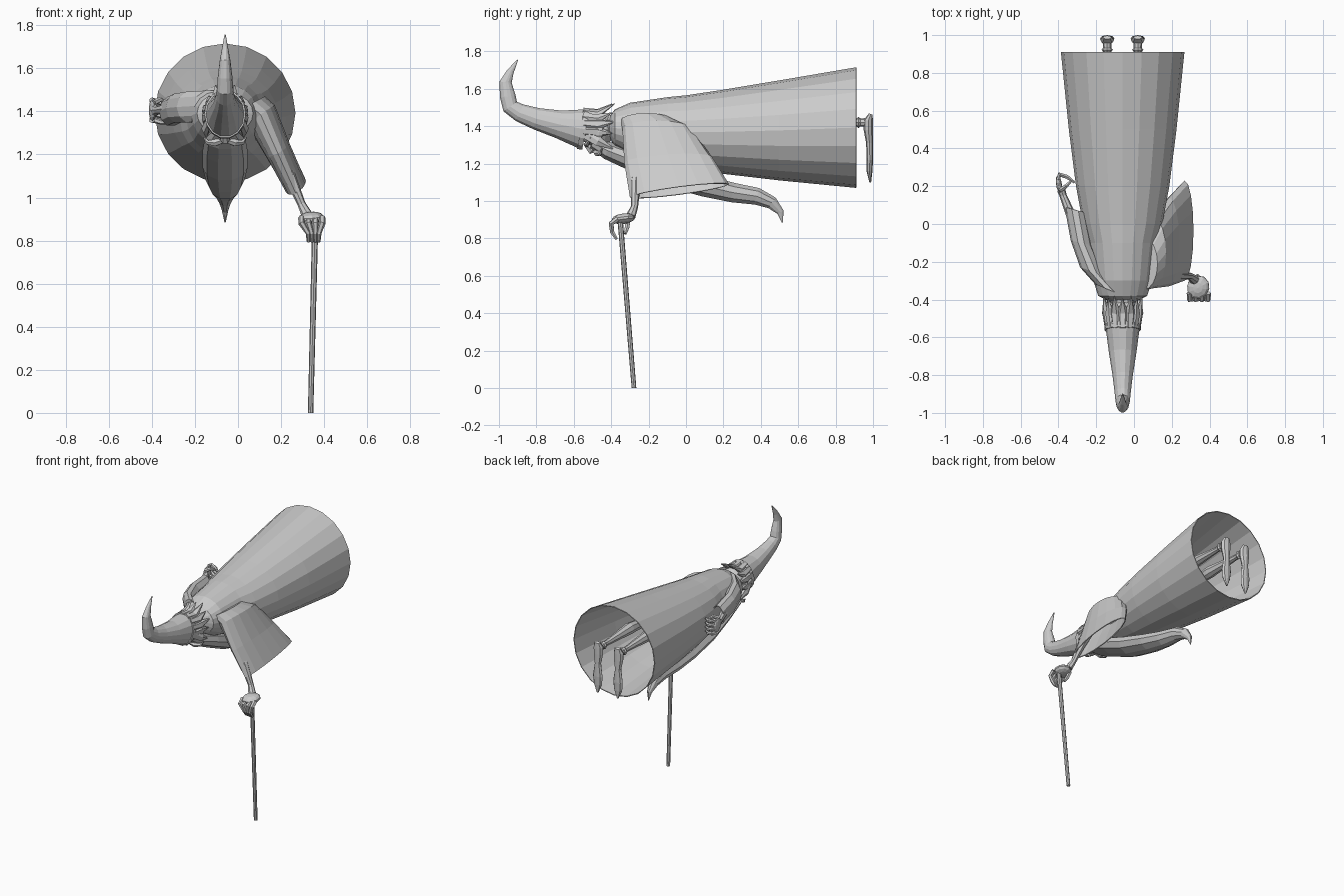
import bpy, bmesh, math
from mathutils import Vector as V

CX = -0.06  # centre line of the body


def loft(name, rings, n=12, caps=(True, True), wall=0, phase=0.0):
    """Skin elliptical rings given as (centre, u axis, v axis)."""
    bm = bmesh.new()
    rows = []
    for c, u, v in rings:
        c, u, v = V(c), V(u), V(v)
        rows.append([bm.verts.new(c + u * math.cos(a) + v * math.sin(a))
                     for a in (2 * math.pi * i / n + phase for i in range(n))])
    for a, b in zip(rows, rows[1:]):
        for i in range(n):
            j = (i + 1) % n
            bm.faces.new((a[i], a[j], b[j], b[i]))
    if caps[0]:
        bm.faces.new(rows[0][::-1])
    if caps[1]:
        bm.faces.new(rows[-1])
    bmesh.ops.recalc_face_normals(bm, faces=bm.faces)
    me = bpy.data.meshes.new(name)
    bm.to_mesh(me)
    bm.free()
    ob = bpy.data.objects.new(name, me)
    bpy.context.collection.objects.link(ob)
    if wall:
        m = ob.modifiers.new("wall", 'SOLIDIFY')
        m.thickness = wall
        m.offset = -1
    return ob


def tube(name, pts, n=8, side=(1, 0, 0), **kw):
    """Tube along (x, y, z, half width, half height) points."""
    p = [V(q[:3]) for q in pts]
    rings = []
    for i, q in enumerate(pts):
        t = (p[min(i + 1, len(p) - 1)] - p[max(i - 1, 0)]).normalized()
        s = V(side)
        s = (s - t * s.dot(t)).normalized()
        rings.append((p[i], s * q[3], t.cross(s) * q[-1]))
    return loft(name, rings, n, **kw)


def blob(name, c, r, rot=(0, 0, 0), seg=10, ring=7):
    bpy.ops.mesh.primitive_uv_sphere_add(segments=seg, ring_count=ring, location=c, rotation=rot)
    ob = bpy.context.object
    ob.name = name
    ob.scale = r
    return ob


# Robe: open bell, (y, top, bottom, half width)
prof = [(-0.41, 1.45, 1.34, .07), (-0.38, 1.49, 1.29, .13), (-0.30, 1.525, 1.24, .155),
        (-0.10, 1.555, 1.19, .18), (0.0, 1.565, 1.17, .21), (0.2, 1.595, 1.145, .247),
        (0.5, 1.645, 1.11, .285), (0.91, 1.715, 1.07, .327)]
loft("robe", [((CX, y, (t + b) / 2), (w, 0, 0), (0, 0, (t - b) / 2)) for y, t, b, w in prof],
     20, caps=(True, False), wall=.006)

# Bent pointed hat and its band
tube("hat", [(CX, -.55, 1.385, .09, .11), (CX, -.68, 1.41, .073, .077), (CX, -.8, 1.44, .054, .06),
             (CX, -.89, 1.472, .043, .05), (CX, -.94, 1.505, .038, .045), (CX, -.953, 1.56, .034, .043),
             (CX, -.965, 1.635, .025, .034), (CX, -.94, 1.69, .015, .02), (CX, -.9, 1.755, .003, .003)], 14)
tube("hat_band", [(CX, -.535, 1.383, .096, .114), (CX, -.562, 1.388, .096, .114)], 14)

# Head, looking down
blob("head", (CX, -.475, 1.385), (.09, .1, .095), seg=12, ring=8)
tube("neck", [(CX, -.47, 1.39, .06, .06), (CX, -.36, 1.40, .08, .07)], 10)
tube("nose", [(CX, -.54, 1.31, .014, .014), (CX, -.505, 1.268, .022, .022), (CX, -.48, 1.275, .015, .012)], 6)

# Long beard trailing under the chest
tube("beard", [(CX, -.50, 1.31, .055, .03), (CX, -.42, 1.27, .095, .05), (CX, -.28, 1.215, .105, .06),
               (CX, -.1, 1.14, .105, .065), (CX, .1, 1.08, .09, .06), (CX, .25, 1.045, .07, .055),
               (CX, .38, 1.025, .05, .048), (CX, .46, .99, .032, .036), (CX, .505, .94, .015, .02),
               (CX, .515, .885, .003, .003)], 10)

# Moustache, brows, ears and side locks, mirrored
for s, tag in ((-1, "right"), (1, "left")):
    tube("moustache_" + tag, [(CX, -.485, 1.27, .014), (CX + s * .045, -.475, 1.255, .018),
                              (CX + s * .08, -.46, 1.255, .012), (CX + s * .1, -.45, 1.28, .003)],
         6, side=(0, 1, 0))
    tube("brow_" + tag, [(CX + s * .015, -.53, 1.3, .012), (CX + s * .05, -.53, 1.305, .014),
                         (CX + s * .095, -.51, 1.34, .003)], 6, side=(0, 1, 0))
    blob("ear_" + tag, (CX + s * .09, -.465, 1.37), (.018, .03, .035), seg=8, ring=6)
    tube("side_lock_" + tag, [(CX + s * .075, -.53, 1.36, .015, .035), (CX + s * .09, -.47, 1.32, .02, .03),
                              (CX + s * .085, -.39, 1.28, .004)], 6)

# Hair tufts fanning from under the hat
for i in range(9):
    a = math.radians(-10 + 25 * i)
    c, s = math.cos(a), math.sin(a)
    k = 1 if i % 2 else .75
    tube("hair_tuft", [(CX + .075 * c, -.55, 1.39 + .09 * s, .022), (CX + .09 * c, -.47, 1.385 + .09 * s, .03, .02),
                       (CX + (.08 + .025 * k) * c, -.44 + .06 * k, 1.385 + (.09 + .06 * k) * s, .002)],
         6, side=(-s, 0, c))

# Wide hanging sleeve on the staff arm
loft("left_sleeve", [((.05, -.21, 1.43), (0, .14, 0), (.075, 0, .04)),
                     ((.105, -.155, 1.385), (0, .185, 0), (.065, 0, .045)),
                     ((.185, -.095, 1.22), (0, .235, .015), (.055, 0, .03)),
                     ((.268, -.035, 1.055), (0, .265, .035), (.047, 0, .022))],
     16, caps=(True, False), wall=.006)
tube("left_forearm", [(.13, -.24, 1.32, .035), (.24, -.27, 1.1, .028), (.295, -.275, .97, .019),
                      (.32, -.295, .92, .026)], 8)
blob("left_palm", (.34, -.335, .905), (.06, .065, .028), (.15, 0, -.5))
for i in range(4):
    x = .295 + .032 * i
    tip = .352 + (x - .345) * .5
    tube("left_finger", [(x, -.365, .905, .016), (x, -.4, .88, .015), (tip, -.395, .835, .013),
                         (tip, -.37, .795, .008)], 6)
tube("left_thumb", [(.3, -.31, .9, .015), (.315, -.315, .86, .014), (.335, -.325, .825, .008)], 6)

# Staff
tube("staff", [(.337, -.278, 0, .0125), (.359, -.352, .9, .0145)], 8)

# Right arm held back along the side, hand half closed
loft("right_sleeve", [((-.13, -.35, 1.425), (.075, -.03, 0), (0, 0, .075)),
                      ((-.22, -.25, 1.42), (.065, -.02, 0), (0, 0, .075)),
                      ((-.28, -.1, 1.415), (.055, -.012, 0), (0, 0, .07)),
                      ((-.312, .075, 1.4), (.055, -.014, 0), (0, 0, .07))],
     10, caps=(True, False), wall=.006)
tube("right_forearm", [(-.28, -.1, 1.42, .035), (-.335, .05, 1.41, .026), (-.375, .15, 1.405, .019),
                       (-.385, .18, 1.405, .022, .028)], 8)
blob("right_palm", (-.397, .21, 1.405), (.016, .05, .05), (0, 0, .15))
for i in range(4):
    z = 1.36 + .03 * i
    tube("right_finger", [(-.4, .235, z, .014), (-.395, .262, z, .013), (-.355, .25, z - .01, .012),
                          (-.315, .22, z - .015, .007)], 6, side=(0, 0, 1))
tube("right_thumb", [(-.39, .18, 1.44, .014), (-.36, .2, 1.455, .012), (-.335, .225, 1.44, .007)], 6, side=(0, 0, 1))

# Thin legs inside the robe and pointed shoes hanging down
for x, tag in ((-.142, "right"), (.02, "left")):
    tube("leg_" + tag, [(x, .25, 1.4, .05), (x, .55, 1.42, .035), (x, .62, 1.425, .04),
                        (x, .88, 1.42, .019), (x, .96, 1.42, .023)], 8)
    tube("anklet_" + tag, [(x, .91, 1.42, .02), (x, .922, 1.42, .03), (x, .935, 1.42, .02)], 8)
    tube("shoe_" + tag, [(x, .988, 1.465, .022, .01), (x, .975, 1.43, .037, .025), (x, .975, 1.38, .036, .025),
                         (x, .981, 1.31, .023, .018), (x, .983, 1.22, .038, .017), (x, .981, 1.16, .032, .016),
                         (x, .985, 1.1, .006, .005)], 8)
